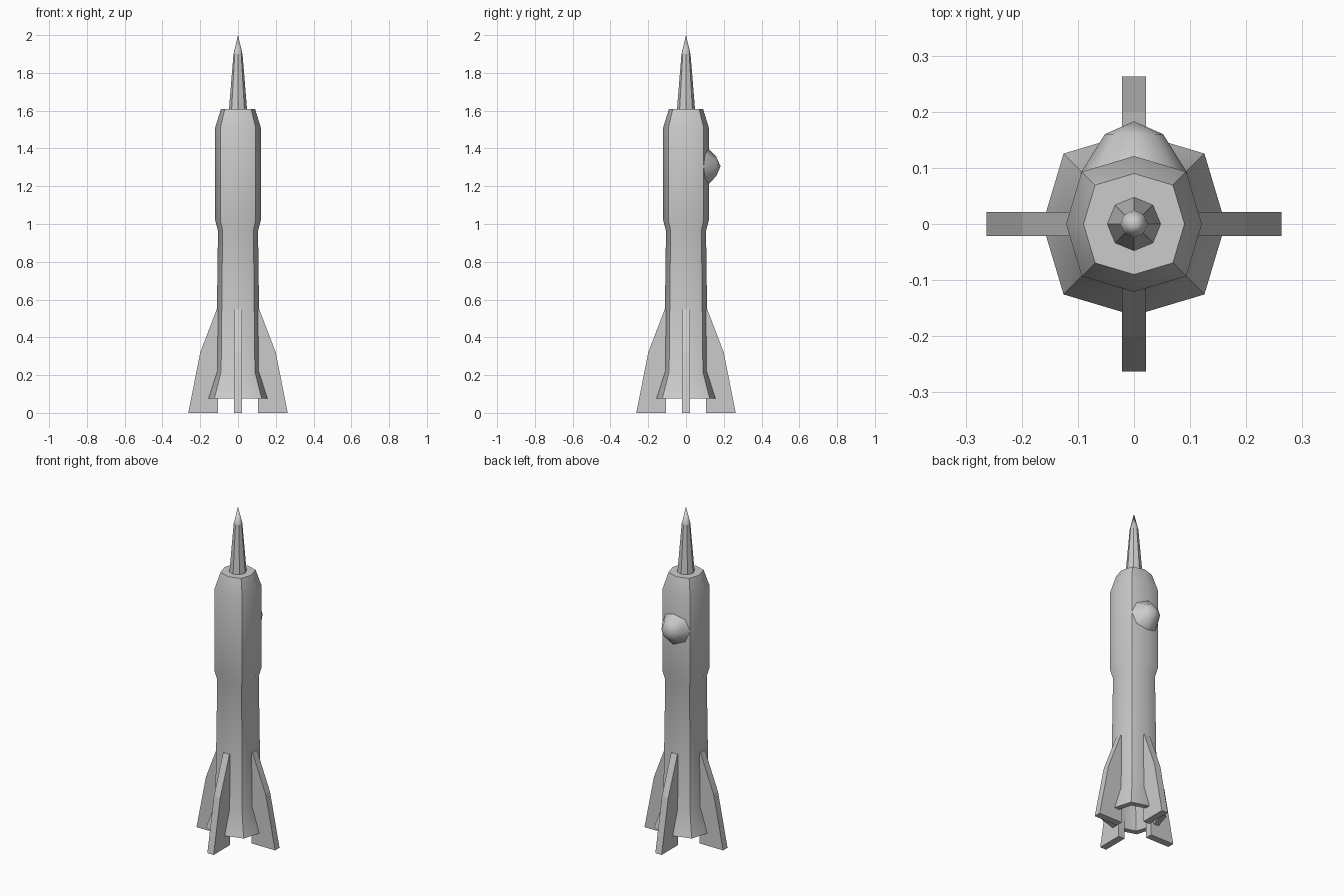
import bpy, bmesh, math

if "Cube" in bpy.data.objects:
    bpy.data.objects.remove(bpy.data.objects["Cube"])


def make(name, verts, faces, smooth=None):
    me = bpy.data.meshes.new(name)
    me.from_pydata(verts, [], faces)
    bm = bmesh.new()
    bm.from_mesh(me)
    bmesh.ops.recalc_face_normals(bm, faces=bm.faces)
    bm.to_mesh(me)
    bm.free()
    ob = bpy.data.objects.new(name, me)
    bpy.context.collection.objects.link(ob)
    if smooth:
        bpy.ops.object.select_all(action='DESELECT')
        ob.select_set(True)
        bpy.context.view_layer.objects.active = ob
        bpy.ops.object.shade_smooth_by_angle(angle=math.radians(smooth))
    return ob


def loft(name, profile, diag=0.7071, tip=None, smooth=None):
    """Eight-sided rings (radius, z); diag is the corner coordinate on the diagonals."""
    verts, faces = [], []
    for r, z in profile:
        for i in range(8):
            k = r if i % 2 == 0 else r * diag * math.sqrt(2)
            a = i * math.pi / 4
            verts.append((k * math.cos(a), k * math.sin(a), z))
    for j in range(len(profile) - 1):
        for i in range(8):
            n = (i + 1) % 8
            faces.append((j*8 + i, j*8 + n, j*8 + 8 + n, j*8 + 8 + i))
    last = (len(profile) - 1) * 8
    faces.append(tuple(range(8)))
    if tip is None:
        faces.append(tuple(range(last, last + 8)))
    else:
        verts.append((0, 0, tip))
        faces += [(last + i, last + (i + 1) % 8, last + 8) for i in range(8)]
    return make(name, verts, faces, smooth)


# Body with hollow exhaust recess at the bottom
loft("body", [(0.09, 0.23), (0.13, 0.075), (0.163, 0.075), (0.116, 0.22), (0.106, 0.965),
              (0.121, 1.02), (0.121, 1.51), (0.09, 1.61)], diag=0.77, smooth=45)

# Nose spike and its pointed tip
loft("nose_spike", [(0.048, 1.605), (0.024, 1.9)])
loft("nose_tip", [(0.024, 1.9)], tip=2.0, smooth=50)

# Four tail fins
outline = [(0.105, 0), (0.263, 0), (0.2, 0.32), (0.112, 0.55), (0.105, 0.55)]
n = len(outline)
for k, side in enumerate(("right", "back", "left", "front")):
    verts = [(r, t, z) for t in (-0.021, 0.021) for r, z in outline]
    faces = [tuple(range(n)), tuple(range(n, 2 * n))]
    faces += [(i, (i + 1) % n, n + (i + 1) % n, n + i) for i in range(n)]
    fin = make("fin_" + side, verts, faces)
    fin.rotation_euler.z = k * math.pi / 2

# Rounded canopy on the back, its rim following the body surface
verts, faces = [], []
for rad, y in ((0.096, None), (0.052, 0.16)):
    for i in range(8):
        a = i * math.pi / 4
        x = rad * math.cos(a)
        yy = 0.117 - 0.29 * abs(x) if y is None else y
        verts.append((x, yy, 1.305 + rad * math.sin(a)))
verts += [(0, 0.183, 1.305), (0, 0.09, 1.305)]
for i in range(8):
    m = (i + 1) % 8
    faces += [(i, m, 8 + m, 8 + i), (8 + i, 8 + m, 16), (m, i, 17)]
make("canopy", verts, faces, smooth=60)
